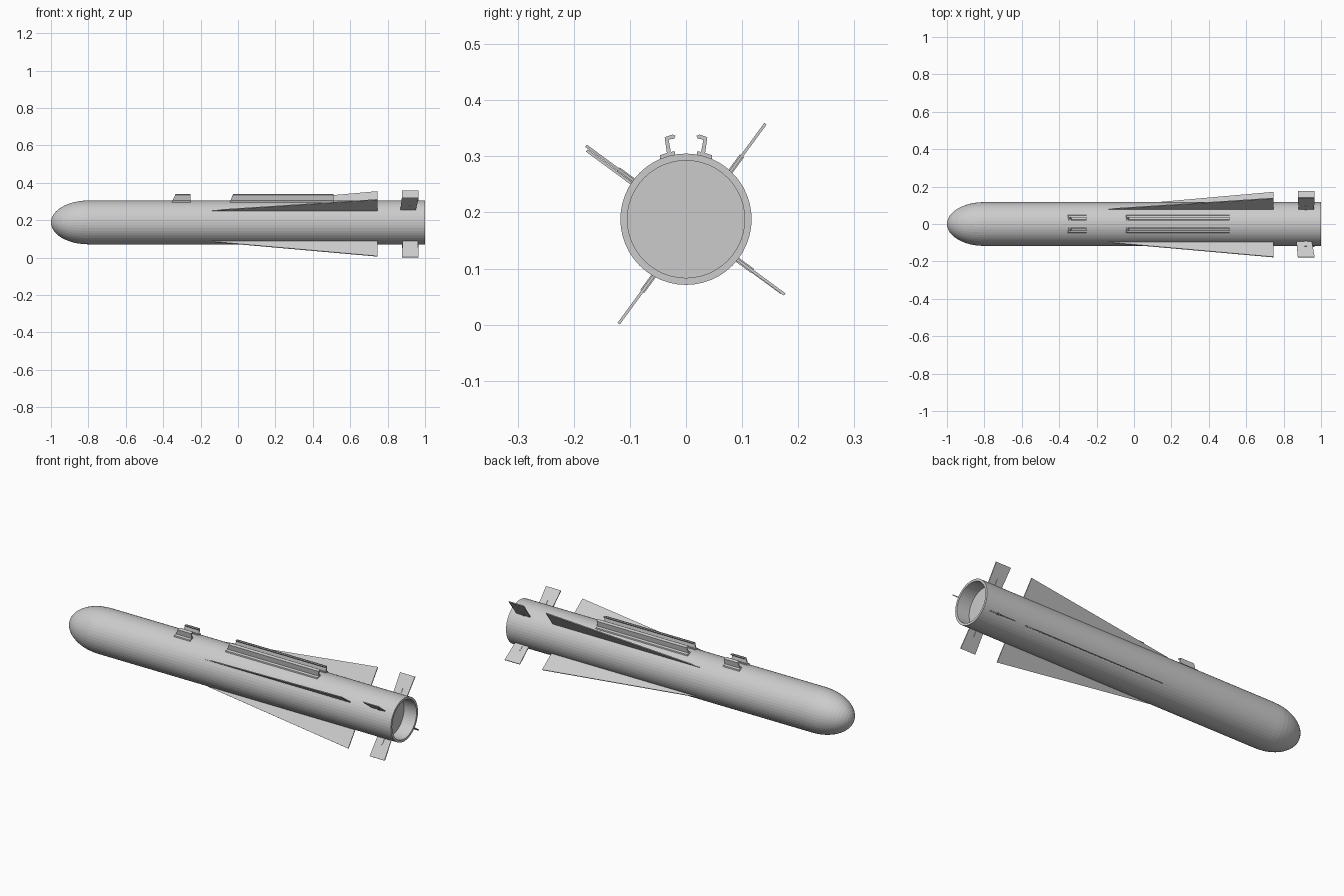
import bpy, bmesh, math
from mathutils import Vector

if "Cube" in bpy.data.objects:
    bpy.data.objects.remove(bpy.data.objects["Cube"])

R, CZ, SIDES = 0.117, 0.188, 48


def add_object(name, bm):
    bmesh.ops.recalc_face_normals(bm, faces=bm.faces)
    mesh = bpy.data.meshes.new(name)
    bm.to_mesh(mesh)
    bm.free()
    obj = bpy.data.objects.new(name, mesh)
    bpy.context.collection.objects.link(obj)
    return obj


def loft(name, rings, cap=True):
    """Skin a list of equally long closed point rings."""
    bm = bmesh.new()
    vs = [[bm.verts.new(p) for p in ring] for ring in rings]
    n = len(rings[0])
    for a, b in zip(vs, vs[1:]):
        for i in range(n):
            j = (i + 1) % n
            bm.faces.new((a[i], a[j], b[j], b[i]))
    if cap:
        bm.faces.new(vs[0])
        bm.faces.new(vs[-1])
    return add_object(name, bm)


def circle(x, r):
    return [(x, r * math.cos(2 * math.pi * i / SIDES),
             CZ + r * math.sin(2 * math.pi * i / SIDES)) for i in range(SIDES)]


# Body: rounded nose, straight tube, recessed tail opening
profile = []
for k in range(1, 13):
    a = math.radians(90 * k / 12)
    profile.append((-0.8 - 0.2 * math.cos(a), R * math.sin(a)))
profile[0:0] = [(-0.9998, 0.005)]
profile += [(1.0, R), (1.0, 0.1045), (0.925, 0.1045)]
loft("body", [circle(x, r) for x, r in profile])


def plate(name, outline, angle, offset, thick):
    """Flat plate: outline in (x, distance from axis), turned about the body axis."""
    a = math.radians(angle)
    d = Vector((0, math.cos(a), math.sin(a)))
    n = Vector((0, -math.sin(a), math.cos(a)))
    rings = []
    for t in (-thick / 2, thick / 2):
        rings.append([Vector((x, 0, CZ)) + d * s + n * (offset + t) for x, s in outline])
    return loft(name, rings)


# Four long wings and four tail fins: angle, wing offset, tail offset, root sweep
stations = [
    ("upper_right", 53.7, -0.0134, -0.0134, 0.0),
    ("upper_left", 143.7, 0.006, 0.0, -0.012),
    ("lower_left", 233.7, 0.0134, 0.0134, 0.0),
    ("lower_right", 323.7, -0.005, -0.004, 0.0),
]
for name, ang, w_off, t_off, sweep in stations:
    plate("wing_" + name,
          [(-0.14, 0.108), (-0.14, 0.118), (0.745, 0.215), (0.745, 0.108)],
          ang, w_off, 0.005)
    plate("tail_fin_" + name,
          [(0.88 + sweep, 0.112), (0.876, 0.221), (0.966, 0.221), (0.962 + sweep, 0.112)],
          ang, t_off, 0.005)
    # Hinge lug at the fin root
    plate("fin_hinge_" + name,
          [(0.912, 0.108), (0.912, 0.15), (0.924, 0.15), (0.924, 0.108)],
          ang, t_off, 0.009)

# Hooked launch rails, mirrored pairs with a slanted front end
section = [(0.020, 0.301), (0.020, 0.309), (0.027, 0.308), (0.031, 0.330),
           (0.0205, 0.3315), (0.018, 0.337), (0.026, 0.3395), (0.038, 0.334),
           (0.034, 0.306), (0.046, 0.302), (0.047, 0.294), (0.034, 0.297)]
# inner lip of the hook tilts up toward the centre line
section[4:7] = [(0.021, 0.3315), (0.0185, 0.3365), (0.024, 0.339)]
for part, x0, x1, slant in (("front_rail", -0.352, -0.255, 0.016),
                            ("rear_rail", -0.042, 0.51, 0.014)):
    for side, s in (("right", 1), ("left", -1)):
        front = [(x0 + slant * (z - 0.30) / 0.035, s * y, z) for y, z in section]
        back = [(x1, s * y, z) for y, z in section]
        loft(f"{part}_{side}", [front, back])
